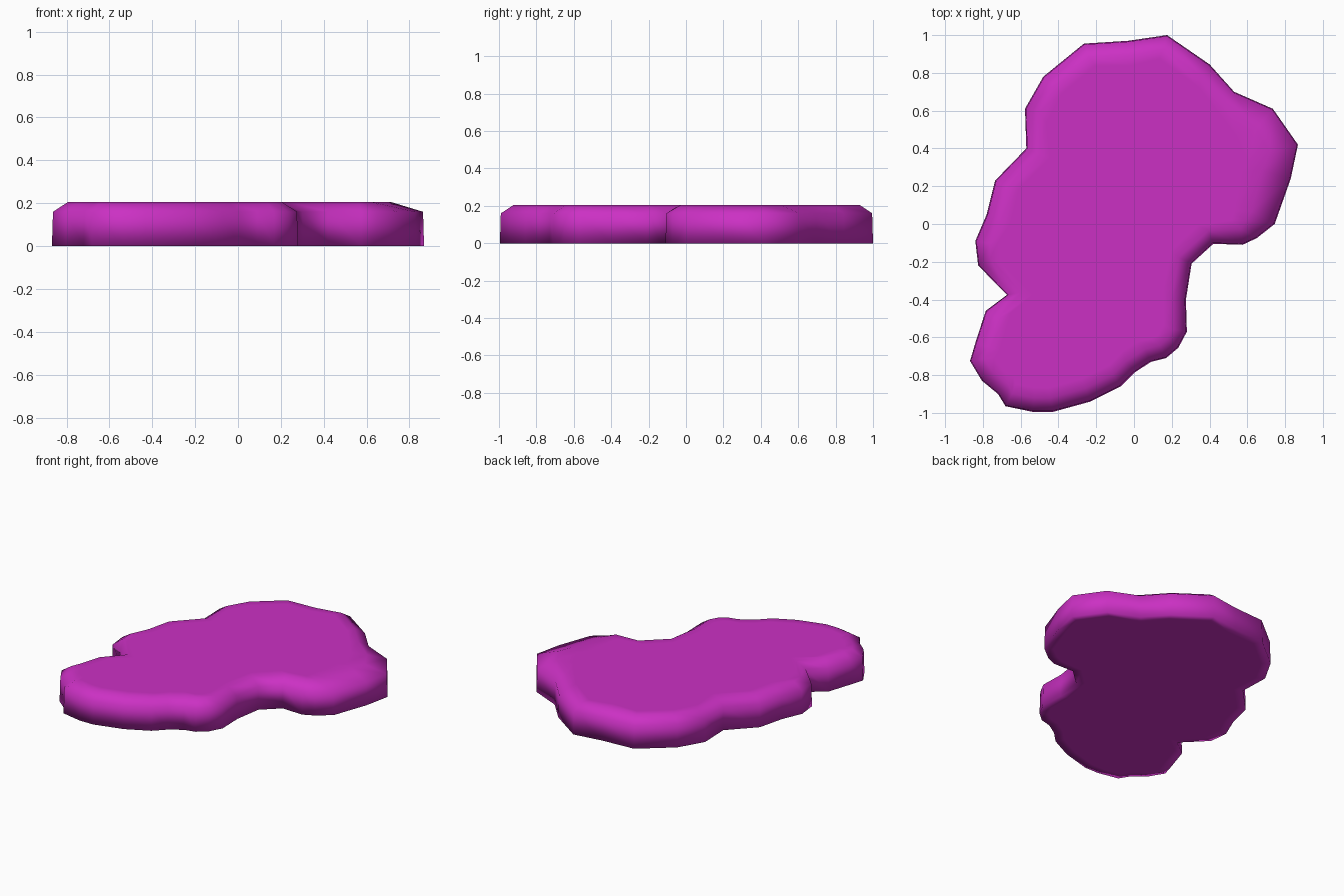
import bpy, bmesh
from mathutils import Vector

if "Cube" in bpy.data.objects:
    bpy.data.objects.remove(bpy.data.objects["Cube"])

# Irregular outline seen from above, clockwise from the back
OUTLINE = [
    (.175, 1), (.40, .845), (.53, .70), (.735, .61), (.868, .42), (.83, .24),
    (.745, 0), (.65, -.075), (.575, -.11), (.42, -.105), (.305, -.21),
    (.275, -.40), (.28, -.57), (.235, -.655), (.17, -.71), (.09, -.73),
    (.005, -.785), (-.07, -.86), (-.23, -.94), (-.43, -.995), (-.535, -.995),
    (-.68, -.965), (-.72, -.90), (-.805, -.83), (-.868, -.725), (-.84, -.63),
    (-.785, -.46), (-.672, -.375), (-.825, -.22), (-.84, -.09), (-.78, .05),
    (-.735, .23), (-.57, .40), (-.577, .61), (-.48, .78), (-.265, .955),
    (-.03, .97)]
PTS = [Vector(p) for p in OUTLINE]
N = len(PTS)


def inward(i, reach):
    """Inward direction at a point, averaged over its neighbours."""
    t = PTS[(i + reach) % N] - PTS[(i - reach) % N]
    return Vector((t.y, -t.x)).normalized()


def ring(bm, z, inset, reach=1):
    verts = []
    for i, p in enumerate(PTS):
        # The shoulder slopes more gently on the right lobe
        extra = 1 + 1.1 * min(1, max(0, (p.x - .55) / .25))
        q = p + inward(i, reach) * inset * (extra if z > .18 else 1)
        verts.append(bm.verts.new((q.x, q.y, z)))
    return verts


# Slab: flat underside, upright wall, sloped shoulder, flat top
bm = bmesh.new()
rings = [ring(bm, 0, .06, 2), ring(bm, 0, 0), ring(bm, .16, .005),
         ring(bm, .205, .075), ring(bm, .205, .13, 2)]
for a, b in zip(rings, rings[1:]):
    for i in range(N):
        j = (i + 1) % N
        bm.faces.new((a[i], a[j], b[j], b[i]))
bm.faces.new(rings[0])
bm.faces.new(rings[-1])
bmesh.ops.recalc_face_normals(bm, faces=bm.faces)
for f in bm.faces:
    f.smooth = True
mesh = bpy.data.meshes.new("puddle_slab")
bm.to_mesh(mesh)
bm.free()
slab = bpy.data.objects.new("puddle_slab", mesh)
bpy.context.collection.objects.link(slab)

# Purple finish
mat = bpy.data.materials.new("purple")
mat.diffuse_color = (.60, .03, .55, 1)
mat.use_nodes = True
mat.node_tree.nodes["Principled BSDF"].inputs["Base Color"].default_value = mat.diffuse_color
mesh.materials.append(mat)
